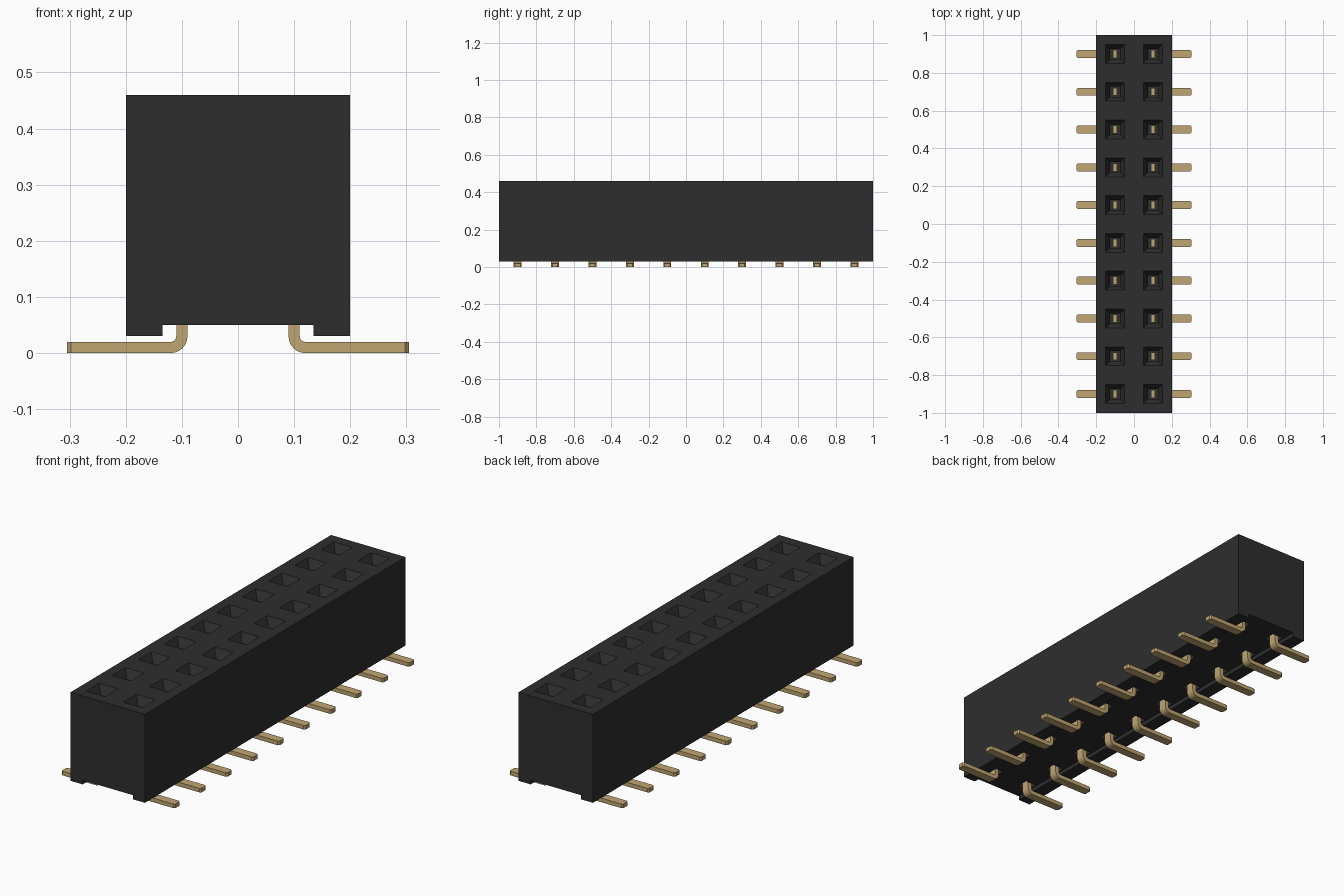
import bpy, bmesh, math

if "Cube" in bpy.data.objects:
    bpy.data.objects.remove(bpy.data.objects["Cube"])

ROWS = [-0.9 + 0.2 * i for i in range(10)]
COLUMNS = (-0.1, 0.1)


def material(name, rgb):
    m = bpy.data.materials.new(name)
    m.use_nodes = True
    m.diffuse_color = (*rgb, 1)
    m.node_tree.nodes["Principled BSDF"].inputs["Base Color"].default_value = (*rgb, 1)
    return m


black = material("black plastic", (0.027, 0.027, 0.027))
gold = material("gold metal", (0.53, 0.38, 0.17))


def finish(bm, name, mat):
    bmesh.ops.recalc_face_normals(bm, faces=bm.faces)
    mesh = bpy.data.meshes.new(name)
    bm.to_mesh(mesh)
    bm.free()
    mesh.materials.append(mat)
    obj = bpy.data.objects.new(name, mesh)
    bpy.context.collection.objects.link(obj)
    return obj


def extrude_profile(bm, points, y, half):
    """Extrude a closed x-z outline along y."""
    face = bm.faces.new([bm.verts.new((x, y - half, z)) for x, z in points])
    out = bmesh.ops.extrude_face_region(bm, geom=[face])
    verts = [g for g in out["geom"] if isinstance(g, bmesh.types.BMVert)]
    bmesh.ops.translate(bm, verts=verts, vec=(0, 2 * half, 0))


def stack(bm, x, y, levels):
    """Closed square column through (height, half width) levels."""
    rings = [[bm.verts.new((x + sx * h, y + sy * h, z))
              for sx, sy in ((-1, -1), (1, -1), (1, 1), (-1, 1))]
             for z, h in levels]
    for a, b in zip(rings, rings[1:]):
        for i in range(4):
            j = (i + 1) % 4
            bm.faces.new((a[i], a[j], b[j], b[i]))
    bm.faces.new(rings[0])
    bm.faces.new(rings[-1])


# Housing: block with a channel along its underside
bm = bmesh.new()
half = [(0.135, 0.05), (0.135, 0.03), (0.2, 0.03), (0.2, 0.46)]
extrude_profile(bm, half + [(-x, z) for x, z in reversed(half)], 0, 1)
housing = finish(bm, "housing", black)

# Funnel sockets on top, cut out of the housing
bm = bmesh.new()
for x in COLUMNS:
    for y in ROWS:
        stack(bm, x, y, [(0.12, 0.027), (0.42, 0.027), (0.46, 0.05), (0.5, 0.05)])
        # Shallow pocket below, around each contact
        stack(bm, x, y, [(0.02, 0.03), (0.09, 0.03)])
cutter = finish(bm, "socket_cutter", black)
cutter.hide_render = True

mod = housing.modifiers.new("sockets", "BOOLEAN")
mod.operation = "DIFFERENCE"
mod.solver = "EXACT"
mod.object = cutter
bpy.context.view_layer.objects.active = housing
bpy.ops.object.modifier_apply(modifier=mod.name)
bpy.data.objects.remove(cutter)


# Contact outline: upright blade, rounded bend, flat solder foot
def bend(radius, angles):
    return [(0.12 - radius * math.cos(math.radians(a)),
             0.03 - radius * math.sin(math.radians(a))) for a in angles]


steps = list(range(0, 91, 15))
outline = ([(0.11, 0.33), (0.09, 0.33)] + bend(0.03, steps)
           + [(0.305, 0), (0.305, 0.02)] + bend(0.01, steps[::-1]))

for side, label in ((1, "left"), (-1, "right")):
    bm = bmesh.new()
    for y in ROWS:
        extrude_profile(bm, [(side * x, z) for x, z in outline], y, 0.021)
    # Chamfer the corners of each foot tip
    tips = [e for e in bm.edges
            if all(abs(v.co.x) > 0.3 for v in e.verts)
            and abs(e.verts[0].co.z - e.verts[1].co.z) > 0.01]
    bmesh.ops.bevel(bm, geom=tips, offset=0.007, segments=1, affect="EDGES")
    contacts = finish(bm, label + "_contacts", gold)
    bpy.ops.object.select_all(action="DESELECT")
    contacts.select_set(True)
    bpy.context.view_layer.objects.active = contacts
    bpy.ops.object.shade_smooth_by_angle(angle=math.radians(30))
